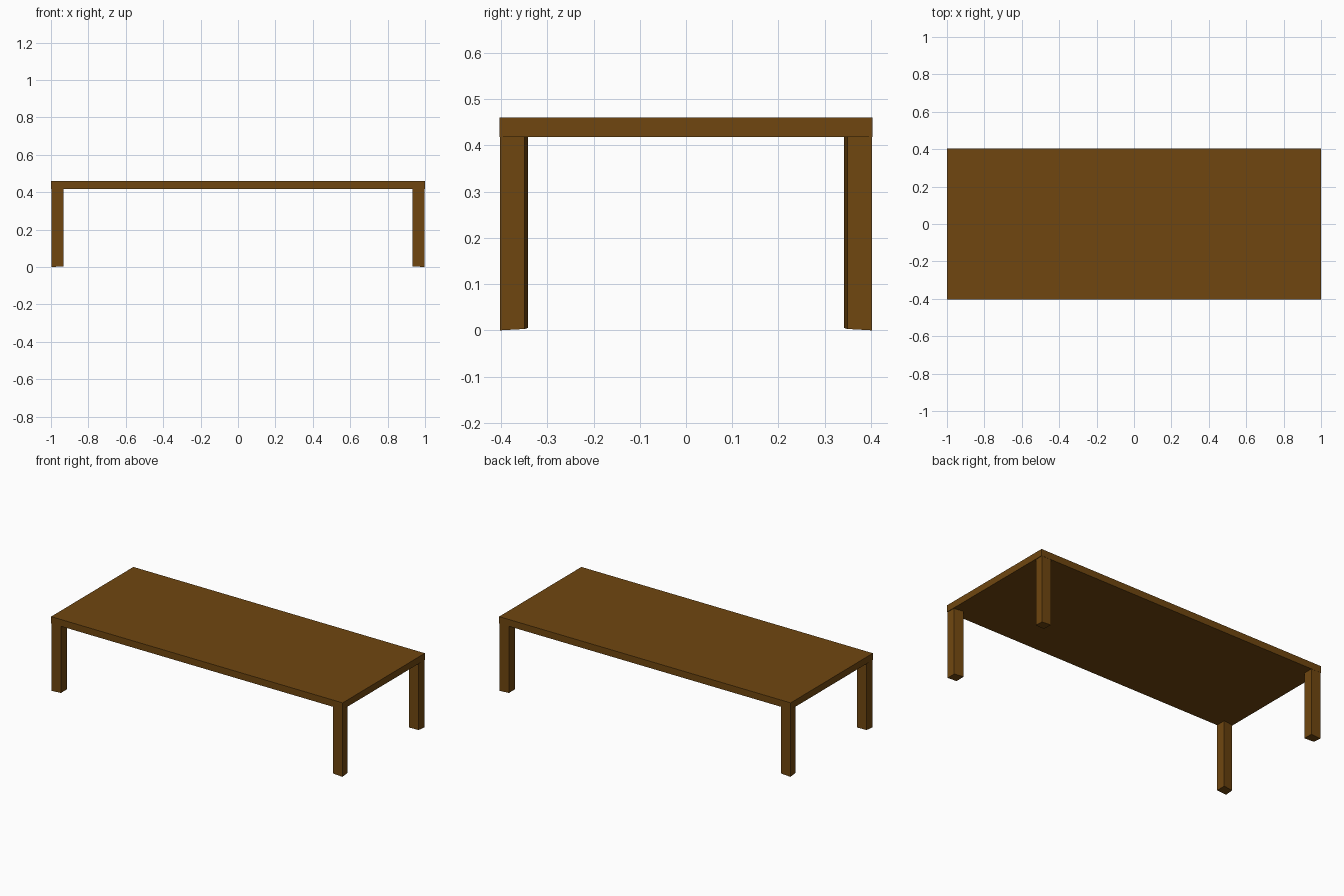
import bpy, bmesh

if "Cube" in bpy.data.objects:
    bpy.data.objects.remove(bpy.data.objects["Cube"])

wood = bpy.data.materials.new("brown_wood")
wood.diffuse_color = (0.16, 0.062, 0.005, 1)
wood.use_nodes = True
wood.node_tree.nodes["Principled BSDF"].inputs["Base Color"].default_value = wood.diffuse_color


def prism(name, bottom, top):
    """Six-sided solid between two quads (counter-clockwise seen from above)."""
    bm = bmesh.new()
    lo = [bm.verts.new(p) for p in bottom]
    hi = [bm.verts.new(p) for p in top]
    bm.faces.new(lo[::-1])
    bm.faces.new(hi)
    for i in range(4):
        j = (i + 1) % 4
        bm.faces.new((lo[i], lo[j], hi[j], hi[i]))
    bmesh.ops.recalc_face_normals(bm, faces=bm.faces)
    mesh = bpy.data.meshes.new(name)
    bm.to_mesh(mesh)
    bm.free()
    mesh.materials.append(wood)
    obj = bpy.data.objects.new(name, mesh)
    bpy.context.collection.objects.link(obj)
    return obj


# Tabletop slab
X, Y, Z0, Z1 = 1.0, 0.403, 0.418, 0.46
rect = [(-X, -Y), (X, -Y), (X, Y), (-X, Y)]
prism("tabletop", [(x, y, Z0) for x, y in rect], [(x, y, Z1) for x, y in rect])

# Corner legs: slightly uneven square posts, inner sides splay a little
for sx, side in ((-1, "left"), (1, "right")):
    for sy, end in ((-1, "front"), (1, "back")):
        plan = [(0.997, 0.402, 0.0), (0.933, 0.402, 0.004),
                (0.933, 0.342, 0.005), (0.995, 0.349, 0.003)]
        bottom = [(sx * x, sy * y, z) for x, y, z in plan]
        top = [(x, y, Z0) for x, y, z in bottom]
        prism(f"{end}_{side}_leg", bottom, top)
